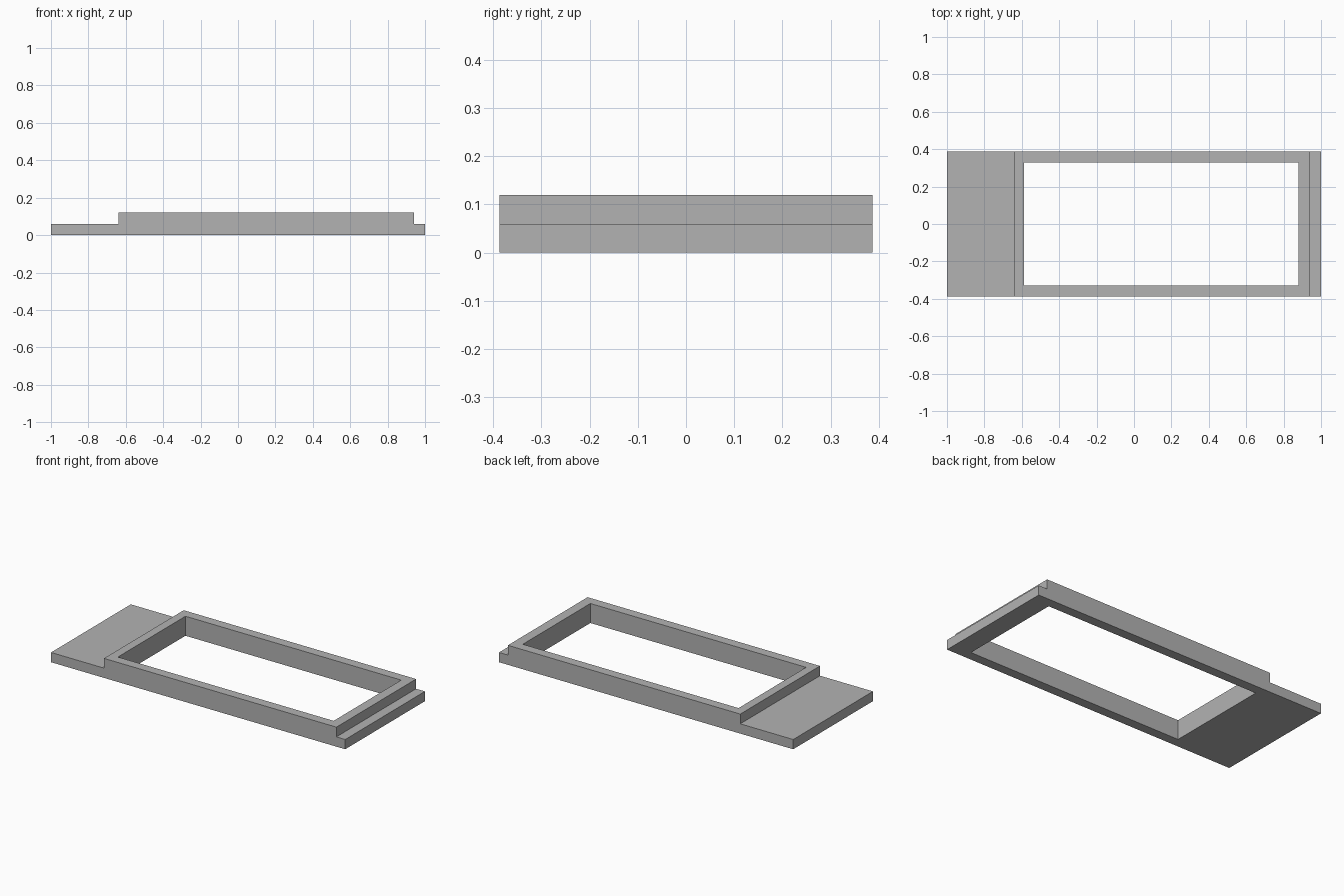
import bpy
import bmesh

cube = bpy.data.objects.get("Cube")
if cube:
    bpy.data.objects.remove(cube, do_unlink=True)

# Single grey material
GREY = (0.45, 0.45, 0.45, 1.0)
grey = bpy.data.materials.new("plain grey")
grey.use_nodes = True
grey.diffuse_color = GREY
grey.node_tree.nodes["Principled BSDF"].inputs["Base Color"].default_value = GREY


def extrude_profile(name, points, half_depth):
    """Extrude a closed (x, z) outline along y, centred on y = 0."""
    bm = bmesh.new()
    face = bm.faces.new([bm.verts.new((x, -half_depth, z)) for x, z in points])
    result = bmesh.ops.extrude_face_region(bm, geom=[face])
    moved = [v for v in result["geom"] if isinstance(v, bmesh.types.BMVert)]
    bmesh.ops.translate(bm, verts=moved, vec=(0, 2 * half_depth, 0))
    bmesh.ops.recalc_face_normals(bm, faces=bm.faces)
    mesh = bpy.data.meshes.new(name)
    bm.to_mesh(mesh)
    bm.free()
    mesh.materials.append(grey)
    obj = bpy.data.objects.new(name, mesh)
    bpy.context.collection.objects.link(obj)
    return obj


# Stepped frame: low shelf on one end, narrow ledge on the other
LOW, HIGH = 0.06, 0.12
frame = extrude_profile("stepped_frame", [
    (-1, 0), (1, 0), (1, LOW), (0.94, LOW),
    (0.94, HIGH), (-0.64, HIGH), (-0.64, LOW), (-1, LOW)], 0.387)

# Rectangular opening through the frame
cutter = extrude_profile("opening_cutter", [
    (-0.587, -0.1), (0.88, -0.1), (0.88, 0.3), (-0.587, 0.3)], 0.328)
cutter.hide_render = True
cutter.display_type = 'WIRE'

opening = frame.modifiers.new("opening", 'BOOLEAN')
opening.operation = 'DIFFERENCE'
opening.solver = 'EXACT'
opening.object = cutter

# Apply the cut and remove the helper
bpy.context.view_layer.objects.active = frame
frame.select_set(True)
bpy.ops.object.modifier_apply(modifier=opening.name)
bpy.data.objects.remove(cutter, do_unlink=True)
